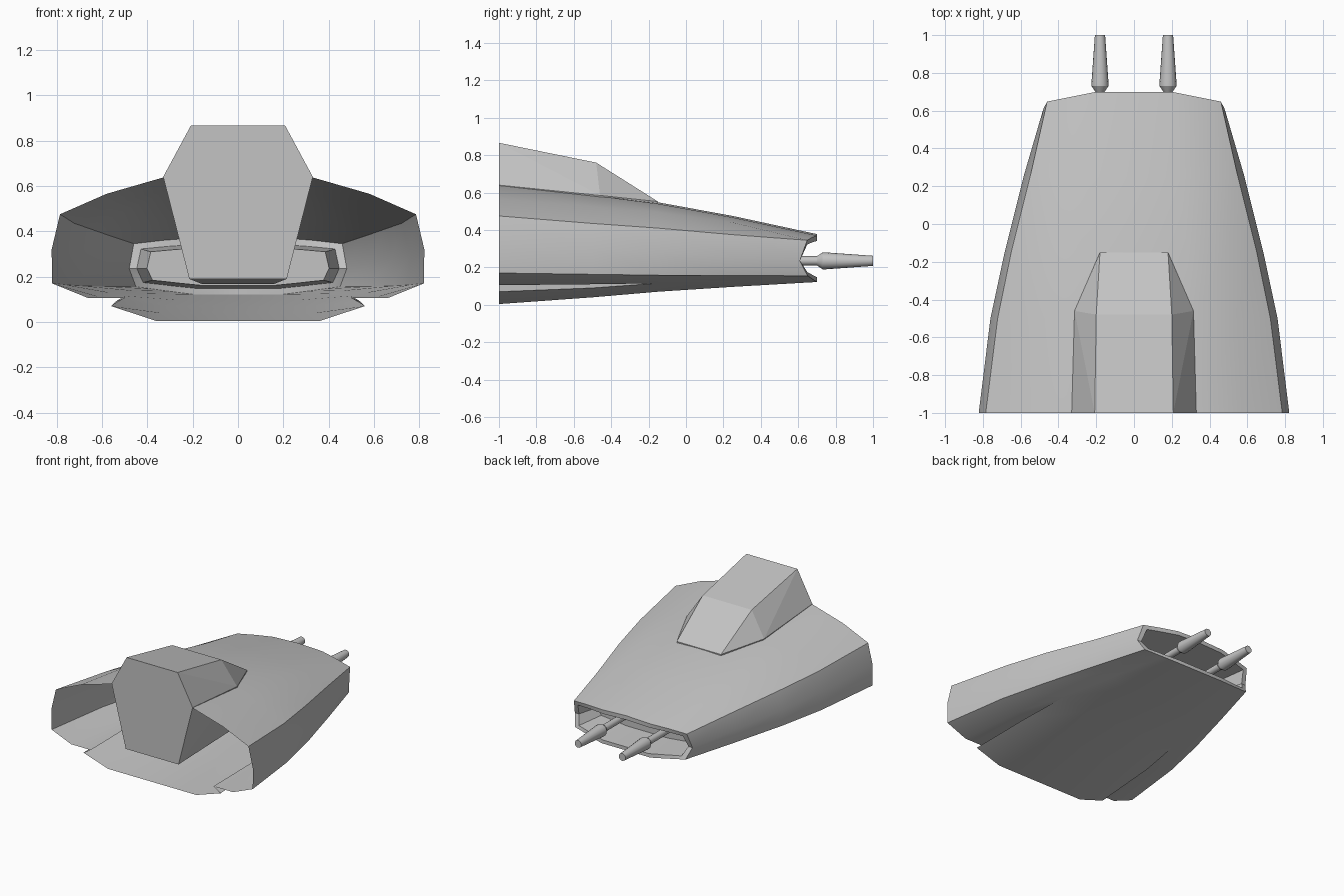
import bpy, bmesh, math

cube = bpy.data.objects.get("Cube")
if cube:
    bpy.data.objects.remove(cube, do_unlink=True)

grey = bpy.data.materials.new("hull_grey")
grey.use_nodes = True
colour = (0.55, 0.55, 0.55, 1)
grey.diffuse_color = colour
grey.node_tree.nodes["Principled BSDF"].inputs["Base Color"].default_value = colour


def finish(bm, name, smooth_angle=None):
    """Turn a bmesh into a named, coloured object."""
    bmesh.ops.recalc_face_normals(bm, faces=bm.faces)
    mesh = bpy.data.meshes.new(name)
    bm.to_mesh(mesh)
    bm.free()
    mesh.materials.append(grey)
    obj = bpy.data.objects.new(name, mesh)
    bpy.context.collection.objects.link(obj)
    if smooth_angle:
        bpy.ops.object.select_all(action='DESELECT')
        obj.select_set(True)
        bpy.context.view_layer.objects.active = obj
        bpy.ops.object.shade_smooth_by_angle(angle=math.radians(smooth_angle))
    return obj


# Hull half sections (x, z): roof, shoulder, edge, side, sill, chine, groove, belly edge, keel
SECTIONS = {
    -1.0: [(.32, .64), (.58, .565), (.785, .475), (.822, .32), (.82, .17),
           (.66, .105), (.5, .105), (.56, .07), (.36, .004)],
    -.5: [(.3, .585), (.54, .525), (.722, .435), (.76, .3), (.755, .163),
          (.61, .11), (.5, .11), (.54, .09), (.34, .04)],
    -.15: [(.28, .54), (.49, .495), (.65, .41), (.685, .28), (.675, .158),
           (.57, .13), (.5, .115), (.5, .115), (.31, .07)],
    .25: [(.24, .467), (.42, .44), (.55, .375), (.585, .26), (.565, .156),
          (.48, .14), (.41, .125), (.41, .125), (.26, .096)],
}
NOSE = [(.2, .37), (.33, .36), (.46, .345), (.48, .235), (.45, .155),
        (.38, .146), (.31, .136), (.31, .136), (.2, .122)]


def ring(points, y):
    """Close a half section onto the centre plane."""
    top, keel = points[0], points[-1]
    full = [(0, top[1] + .008)] + points + [(0, keel[1])]
    return [(x, y, z) for x, z in full]


def nose_ring(sx, sz):
    """Nose lip, swept back at the corners and notched at the sides."""
    out = []
    for i, (x, _, z) in enumerate(ring(NOSE, 0)):
        y = .7 - max(0, x - .2) * .2 - (.035 if i == 4 else 0)
        out.append((x * sx, y, .24 + (z - .24) * sz))
    return out


# Hull shell with a thick nose lip and a recess closed by a bulkhead
rings = [ring(p, y) for y, p in SECTIONS.items()]
rings += [nose_ring(1, 1), nose_ring(.93, .78)]
rings.append([(x * .9, .45, .24 + (z - .24) * .85) for x, y, z in rings[-1]])
bm = bmesh.new()
grid = [[bm.verts.new(p) for p in r] for r in rings]
for a, b in zip(grid, grid[1:]):
    for i in range(len(a) - 1):
        bm.faces.new((a[i], a[i + 1], b[i + 1], b[i]))
bm.faces.new(grid[-1])
bmesh.ops.remove_doubles(bm, verts=bm.verts, dist=.0005)
hull = finish(bm, "hull_shell", 25)
mirror = hull.modifiers.new("mirror", 'MIRROR')
mirror.use_axis[0] = True

# Cockpit: faceted block that runs down through the hull
bm = bmesh.new()
half = [(.208, -1, .866), (.33, -1, .64), (.215, -1, .19), (.2, -.48, .76),
        (.315, -.46, .585), (.18, -.15, .552), (.16, -.15, .168)]
for side in (-1, 1):
    for x, y, z in half:
        bm.verts.new((side * x, y, z))
bmesh.ops.convex_hull(bm, input=bm.verts)
bmesh.ops.dissolve_limit(bm, angle_limit=math.radians(1),
                         verts=bm.verts, edges=bm.edges)
finish(bm, "cockpit")

# Twin guns: rod, flared collar and tapering barrel, turned from one profile
PROFILE = [(.44, .025), (.7, .025), (.73, .045), (.75, .045), (1, .027)]
SIDES = 16
for name, cx in (("left_gun", .18), ("right_gun", -.18)):
    bm = bmesh.new()
    loops = []
    for y, r in PROFILE:
        angles = [math.tau * i / SIDES for i in range(SIDES)]
        loops.append([bm.verts.new((cx + r * math.cos(t), y, .235 + r * math.sin(t)))
                      for t in angles])
    for a, b in zip(loops, loops[1:]):
        for i in range(SIDES):
            j = (i + 1) % SIDES
            bm.faces.new((a[i], a[j], b[j], b[i]))
    bm.faces.new(loops[0])
    bm.faces.new(loops[-1])
    finish(bm, name, 30)
